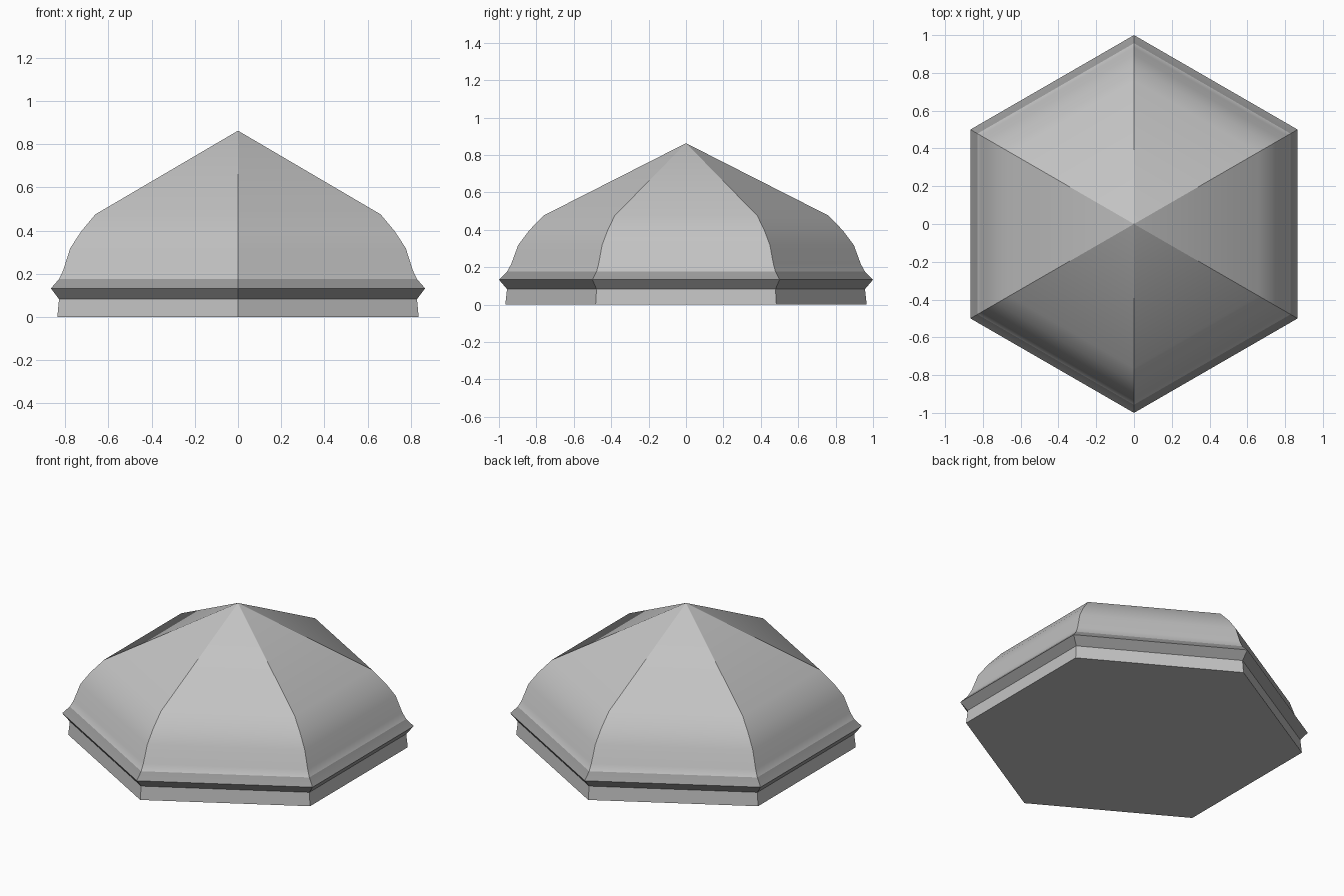
import bpy
import bmesh
from math import cos, sin, pi, radians

cube = bpy.data.objects.get("Cube")
if cube:
    bpy.data.objects.remove(cube, do_unlink=True)

SIDES = 6
APEX = 0.863
# Corner radius and height, from the foot up to the eaves of the cap
PROFILE = [(0.966, 0), (0.957, 0.083), (1, 0.133), (0.957, 0.176),
           (0.935, 0.216), (0.897, 0.319), (0.84, 0.395), (0.762, 0.476)]
LIP_BANDS = (1, 2)


def flat_material(name, value):
    mat = bpy.data.materials.new(name)
    mat.use_nodes = True
    colour = (value, value, value, 1)
    mat.diffuse_color = colour
    mat.node_tree.nodes["Principled BSDF"].inputs["Base Color"].default_value = colour
    return mat


bm = bmesh.new()


def ring(radius, z):
    """Hexagon with corners pointing to the front and back."""
    angles = [pi / 2 + 2 * pi * i / SIDES for i in range(SIDES)]
    return [bm.verts.new((radius * cos(a), radius * sin(a), z)) for a in angles]


# Moulded sides, with a darker lip
rings = [ring(r, z) for r, z in PROFILE]
for band, (low, high) in enumerate(zip(rings, rings[1:])):
    for i in range(SIDES):
        j = (i + 1) % SIDES
        face = bm.faces.new((low[i], low[j], high[j], high[i]))
        face.material_index = int(band in LIP_BANDS)

# Closed underside and pyramid top
bm.faces.new(rings[0][::-1])
tip = bm.verts.new((0, 0, APEX))
for i in range(SIDES):
    bm.faces.new((rings[-1][i], rings[-1][(i + 1) % SIDES], tip))
bmesh.ops.recalc_face_normals(bm, faces=bm.faces)

# Each panel curves smoothly upward; ribs and strong creases stay sharp
for face in bm.faces:
    face.smooth = True
for edge in bm.edges:
    a, b = edge.verts
    is_rib = abs(a.co.z - b.co.z) > 0.001
    edge.smooth = not is_rib and edge.calc_face_angle() < radians(30)

mesh = bpy.data.meshes.new("hexagonal_dome_cap")
bm.to_mesh(mesh)
bm.free()
mesh.materials.append(flat_material("light grey", 0.545))
mesh.materials.append(flat_material("dark grey lip", 0.32))
cap = bpy.data.objects.new("hexagonal_dome_cap", mesh)
bpy.context.collection.objects.link(cap)
